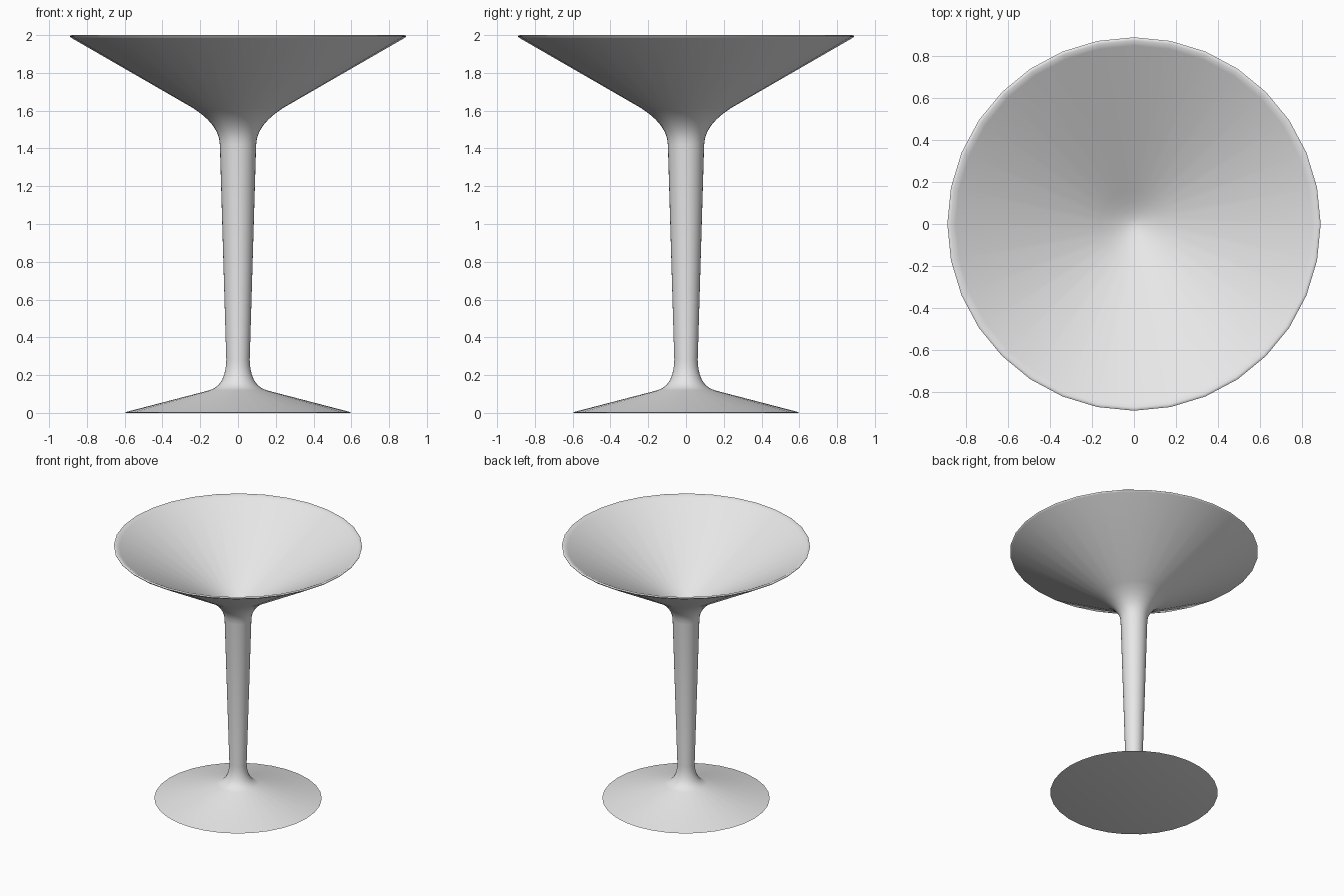
import bpy
import bmesh
from math import radians, tau
from mathutils import Vector

if "Cube" in bpy.data.objects:
    bpy.data.objects.remove(bpy.data.objects["Cube"])

SIDES = 32

grey = bpy.data.materials.new("light_grey")
grey.use_nodes = True
colour = (0.8, 0.8, 0.8, 1)
grey.diffuse_color = colour
grey.node_tree.nodes["Principled BSDF"].inputs["Base Color"].default_value = colour


def fillet(a, corner, b, steps=6):
    """Round a profile corner with a quadratic curve from a to b."""
    a, corner, b = Vector(a), Vector(corner), Vector(b)
    points = []
    for i in range(steps + 1):
        t = i / steps
        points.append(a * (1 - t) ** 2 + corner * 2 * t * (1 - t) + b * t * t)
    return points


def lathe(name, profile):
    """Spin a radius/height profile around the z axis."""
    bm = bmesh.new()
    verts = [bm.verts.new((p[0], 0, p[1])) for p in profile]
    edges = [bm.edges.new(pair) for pair in zip(verts, verts[1:])]
    bmesh.ops.spin(bm, geom=verts + edges, cent=(0, 0, 0), axis=(0, 0, 1),
                   angle=tau, steps=SIDES, use_merge=False)
    bmesh.ops.remove_doubles(bm, verts=bm.verts, dist=0.0005)
    bmesh.ops.recalc_face_normals(bm, faces=bm.faces)
    mesh = bpy.data.meshes.new(name)
    bm.to_mesh(mesh)
    bm.free()
    mesh.materials.append(grey)
    obj = bpy.data.objects.new(name, mesh)
    bpy.context.collection.objects.link(obj)
    bpy.ops.object.select_all(action="DESELECT")
    obj.select_set(True)
    bpy.context.view_layer.objects.active = obj
    bpy.ops.object.shade_smooth_by_angle(angle=radians(50))
    return obj


# Slightly hollow underside and sharp foot edge
profile = [(0, 0.03), (0.59, 0), (0.6, 0.003)]
# Foot sweeping up into the stem
profile += fillet((0.15, 0.12), (0.065, 0.145), (0.062, 0.28))
# Tapered stem sweeping out into the bowl
profile += fillet((0.096, 1.42), (0.098, 1.525), (0.24, 1.615))
# Rounded lip
profile += fillet((0.88, 1.984), (0.902, 1.999), (0.875, 2.0), 4)
# Inside of the bowl with a softened bottom
profile += [(0.85, 1.986)]
profile += fillet((0.16, 1.59), (0.05, 1.525), (0, 1.525), 4)

lathe("goblet", profile)
